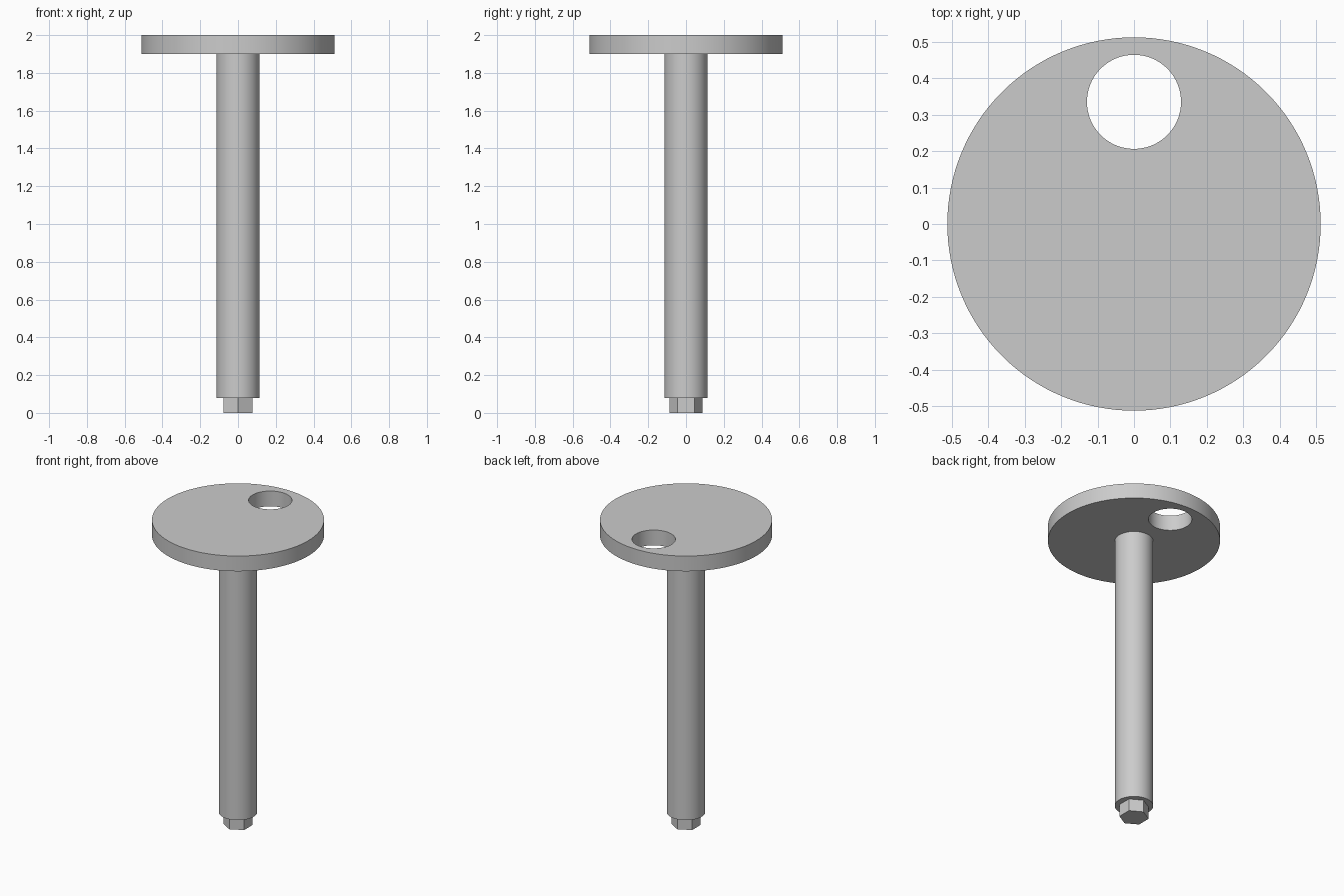
import bpy
import bmesh
from math import cos, sin, pi, radians

cube = bpy.data.objects.get("Cube")
if cube:
    bpy.data.objects.remove(cube, do_unlink=True)

# Single grey metal
metal = bpy.data.materials.new("grey metal")
metal.use_nodes = True
grey = (0.6, 0.6, 0.6, 1.0)
metal.diffuse_color = grey
metal.node_tree.nodes["Principled BSDF"].inputs["Base Color"].default_value = grey


def ring(bm, radius, sides, z, y=0.0):
    """Closed loop of edges, with its first corner on the +y side."""
    verts = [bm.verts.new((radius * sin(2 * pi * i / sides),
                           y + radius * cos(2 * pi * i / sides), z))
             for i in range(sides)]
    return [bm.edges.new((verts[i - 1], verts[i])) for i in range(sides)]


def prism(name, radius, sides, bottom, top, hole=None):
    """Upright prism, optionally pierced by a round hole (radius, y)."""
    bm = bmesh.new()
    edges = ring(bm, radius, sides, bottom)
    if hole:
        edges += ring(bm, hole[0], sides, bottom, hole[1])
        bmesh.ops.triangle_fill(bm, edges=edges, use_beauty=True)
    else:
        bmesh.ops.contextual_create(bm, geom=edges)
    grown = bmesh.ops.extrude_face_region(bm, geom=bm.faces[:], use_keep_orig=True)
    moved = [g for g in grown["geom"] if isinstance(g, bmesh.types.BMVert)]
    bmesh.ops.translate(bm, verts=moved, vec=(0, 0, top - bottom))
    bmesh.ops.recalc_face_normals(bm, faces=bm.faces[:])
    mesh = bpy.data.meshes.new(name)
    bm.to_mesh(mesh)
    bm.free()
    mesh.materials.append(metal)
    obj = bpy.data.objects.new(name, mesh)
    bpy.context.collection.objects.link(obj)
    bpy.ops.object.select_all(action="DESELECT")
    obj.select_set(True)
    bpy.context.view_layer.objects.active = obj
    bpy.ops.object.shade_smooth_by_angle(angle=radians(30))
    return obj


# Hexagonal drive tip, round shaft, and disc with an off-centre hole
prism("hex_tip", 0.088, 6, 0.0, 0.08)
prism("shaft", 0.114, 96, 0.08, 1.9)
prism("top_disc", 0.512, 128, 1.9, 2.0, hole=(0.129, 0.335))
